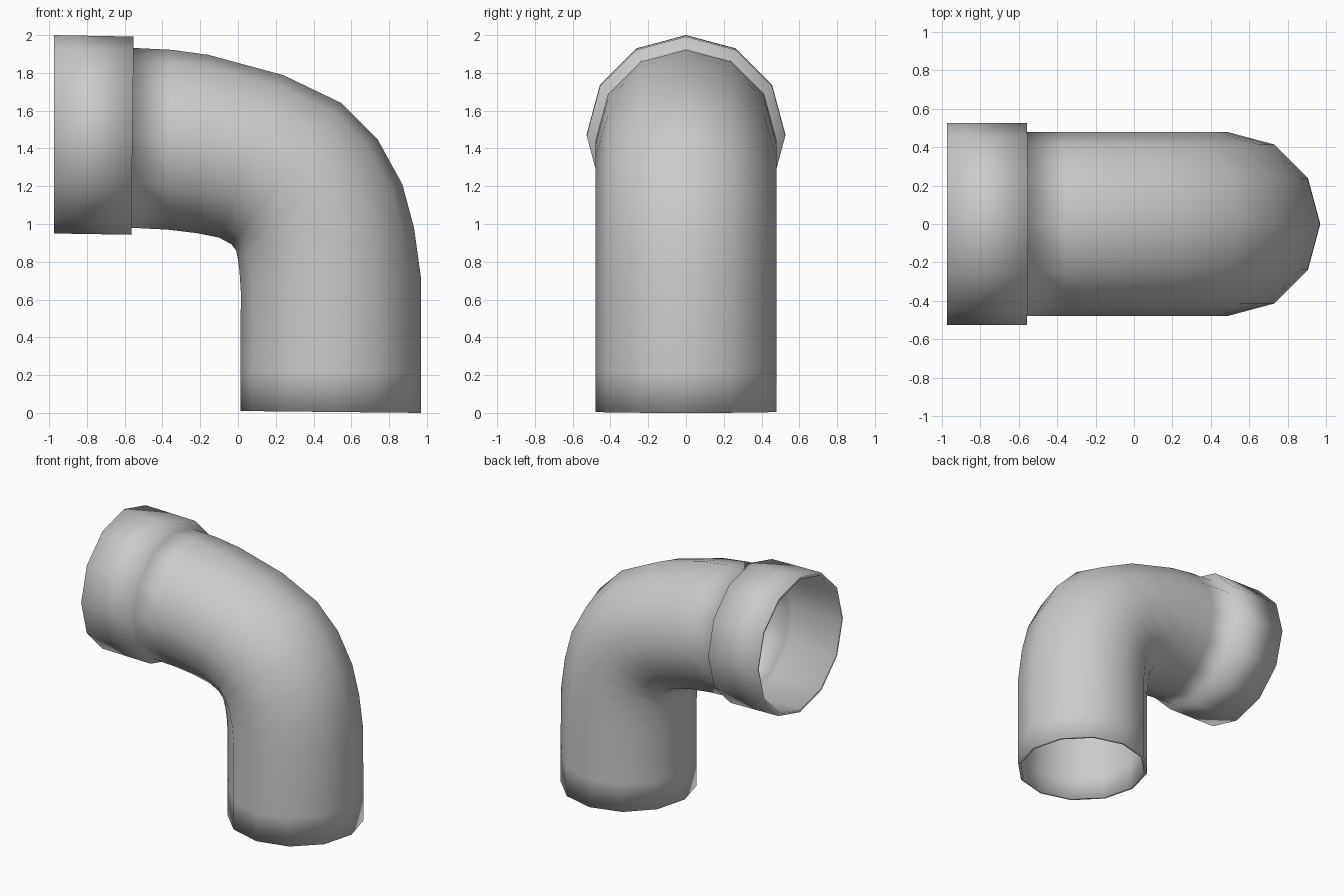
import bpy, bmesh, math
from mathutils import Vector

if "Cube" in bpy.data.objects:
    bpy.data.objects.remove(bpy.data.objects["Cube"])

SIDES = 12
WALL = 0.022

# Pipe rings: outer bend point (x, z), inner bend point (x, z)
PIPE = [
    (0.970, 0.00, 0.012, 0.01), (0.970, 0.22, 0.013, 0.22),
    (0.968, 0.72, 0.015, 0.64), (0.932, 0.98, 0.008, 0.75),
    (0.870, 1.21, 0.000, 0.81), (0.738, 1.45, -0.010, 0.86),
    (0.548, 1.64, -0.035, 0.893), (0.240, 1.788, -0.100, 0.928),
    (-0.155, 1.895, -0.220, 0.952), (-0.350, 1.922, -0.370, 0.970),
    (-0.552, 1.932, -0.565, 0.980),
]
# Wider socket rings at the open end
SOCKET = [(-0.552, 1.992, -0.565, 0.943), (-0.975, 2.00, -0.975, 0.95)]


def ring(bm, section, half_width, inset=0.0):
    """One 12-sided loop spanning the outer and inner bend points."""
    ox, oz, ix, iz = section
    outer, inner = Vector((ox, 0, oz)), Vector((ix, 0, iz))
    centre, arm = (outer + inner) / 2, (outer - inner) / 2
    arm *= (arm.length - inset) / arm.length
    side = Vector((0, half_width - inset, 0))
    return [bm.verts.new(centre + arm * math.cos(a) + side * math.sin(a))
            for a in (math.tau * k / SIDES for k in range(SIDES))]


# Outside skin, then back through the bore, closed at both rims
bm = bmesh.new()
rings = [ring(bm, s, 0.478) for s in PIPE]
rings += [ring(bm, s, 0.526) for s in SOCKET]
rings += [ring(bm, s, 0.526, WALL) for s in reversed(SOCKET)]
rings += [ring(bm, s, 0.478, WALL) for s in reversed(PIPE)]
for a, b in zip(rings, rings[1:] + rings[:1]):
    for k in range(SIDES):
        n = (k + 1) % SIDES
        bm.faces.new((a[k], a[n], b[n], b[k]))
bmesh.ops.recalc_face_normals(bm, faces=bm.faces)
for f in bm.faces:
    f.smooth = True

mesh = bpy.data.meshes.new("pipe_elbow")
bm.to_mesh(mesh)
bm.free()
bpy.context.collection.objects.link(bpy.data.objects.new("pipe_elbow", mesh))
